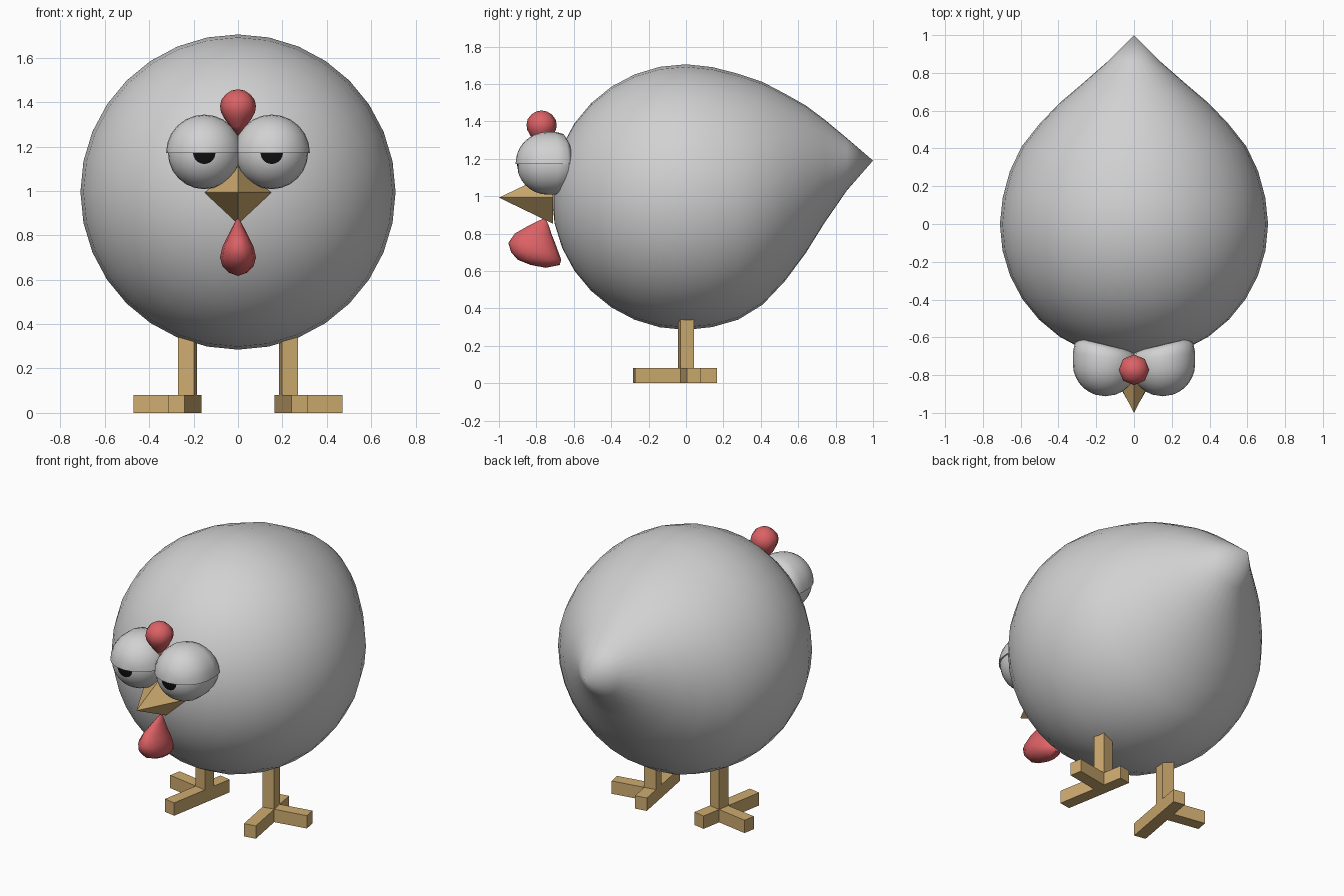
import bpy, bmesh
from math import sin, cos, pi, radians
from mathutils import Matrix, Vector

cube = bpy.data.objects.get("Cube")
if cube:
    bpy.data.objects.remove(cube)


def material(name, r, g, b):
    m = bpy.data.materials.new(name)
    m.use_nodes = True
    m.diffuse_color = (r, g, b, 1)
    m.node_tree.nodes["Principled BSDF"].inputs["Base Color"].default_value = (r, g, b, 1)
    return m


white = material("soft white", 0.64, 0.64, 0.64)
tan = material("beak tan", 0.62, 0.41, 0.16)
red = material("comb red", 0.72, 0.12, 0.13)
black = material("pupil black", 0.005, 0.005, 0.005)


def finish(bm, name, mats, smooth=True):
    bmesh.ops.recalc_face_normals(bm, faces=bm.faces)
    mesh = bpy.data.meshes.new(name)
    bm.to_mesh(mesh)
    bm.free()
    for m in mats:
        mesh.materials.append(m)
    obj = bpy.data.objects.new(name, mesh)
    bpy.context.collection.objects.link(obj)
    if smooth:
        bpy.ops.object.select_all(action='DESELECT')
        obj.select_set(True)
        bpy.context.view_layer.objects.active = obj
        bpy.ops.object.shade_smooth_by_angle(angle=radians(60))
    return obj


def loft(rings, segs, axis):
    """Skin elliptical rings (position, centre offset, half width, half depth) along y or z."""
    bm = bmesh.new()
    loops = []
    for t, c, ra, rb in rings:
        loop = []
        for i in range(segs):
            a = 2 * pi * i / segs
            u, v = ra * cos(a), c + rb * sin(a)
            loop.append(bm.verts.new((u, t, v) if axis == 'y' else (u, v, t)))
        loops.append(loop)
    for lo, hi in zip(loops, loops[1:]):
        for i in range(segs):
            j = (i + 1) % segs
            bm.faces.new((lo[i], lo[j], hi[j], hi[i]))
    bmesh.ops.remove_doubles(bm, verts=bm.verts, dist=0.0005)
    return bm


# Body: round front, drawn out to a raised pointed tail
R, MID = 0.71, 0.995
rings = [(-0.717 * cos(k * pi / 16), MID, R * sin(k * pi / 16), R * sin(k * pi / 16))
         for k in range(9)]
for y, c, r in ((0.14, 0.995, 0.695), (0.28, 0.997, 0.657), (0.41, 1.015, 0.595),
                (0.53, 1.047, 0.5), (0.64, 1.09, 0.395), (0.74, 1.133, 0.277),
                (0.86, 1.17, 0.14), (1.0, 1.19, 0)):
    rings.append((y, c, r, r))
finish(loft(rings, 32, 'y'), "body", [white])


# Eyes: half sphere in front, flattened and slanted back against the head
EX, EY, EZ = 0.152, -0.74, 1.172


def eye_shape(r, s):
    rings = [(-r * cos(radians(a)), 0, r * sin(radians(a)), r * sin(radians(a)))
             for a in (0, 18, 30, 42, 54, 66, 78, 90)]
    for y, f in ((0.04, 1), (0.08, 0.94), (0.1, 0.75), (0.105, 0)):
        rings.append((y, 0, r * f, r * f))
    bm = loft(rings, 24, 'y')
    for v in bm.verts:
        v.co.y += 0.24 * v.co.x * max(0, min(1, v.co.y / 0.1))
        v.co = Vector((s * (v.co.x + EX), v.co.y + EY, v.co.z + EZ))
    return bm


for s, side in ((1, "left"), (-1, "right")):
    bm = eye_shape(0.164, s)
    for f in bm.faces:
        if all(v.co.y < EY - 0.15 for v in f.verts):
            f.material_index = 1
    finish(bm, side + "_eye", [white, black])

    # Drooping upper lid, cut flat at the middle of the eye
    bm = eye_shape(0.172, s)
    cut = bmesh.ops.bisect_plane(bm, geom=bm.verts[:] + bm.edges[:] + bm.faces[:], dist=0.0005,
                                 plane_co=(0, 0, EZ), plane_no=(0, 0, 1), clear_inner=True)
    rim = [e for e in bm.edges if e.is_boundary]
    bmesh.ops.holes_fill(bm, edges=rim, sides=0)
    finish(bm, side + "_eyelid", [white])

    # Leg and three-toed foot, turned slightly outward
    place = Matrix.Translation((s * 0.228, 0, 0)) @ Matrix.Rotation(s * radians(10), 4, 'Z')
    for part, centre, size in (
            ("leg", (0, 0, 0.18), (0.074, 0.074, 0.36)),
            ("front_and_back_toe", (0, -0.061, 0.04), (0.074, 0.443, 0.08)),
            ("side_toe", (s * 0.12, 0, 0.04), (0.24, 0.074, 0.08))):
        bm = bmesh.new()
        bmesh.ops.create_cube(bm, size=1, matrix=place @ Matrix.Translation(centre)
                              @ Matrix.Diagonal((*size, 1)))
        finish(bm, side + "_" + part, [tan], smooth=False)


# Beak: four-sided pyramid
bm = bmesh.new()
tip = bm.verts.new((0, -1, 0.992))
base = [bm.verts.new(p) for p in ((-0.15, -0.71, 0.992), (0, -0.71, 0.852),
                                  (0.15, -0.71, 0.992), (0, -0.71, 1.13))]
bm.faces.new(base)
for i in range(4):
    bm.faces.new((base[i], base[(i + 1) % 4], tip))
finish(bm, "beak", [tan], smooth=False)

# Comb: small upright teardrop
rings = [(z, -0.772, r, r) for z, r in (
    (1.25, 0), (1.29, 0.034), (1.325, 0.061), (1.355, 0.077), (1.382, 0.081),
    (1.41, 0.075), (1.435, 0.056), (1.452, 0.03), (1.458, 0))]
finish(loft(rings, 8, 'z'), "comb", [red])

# Wattle: teardrop fanned out toward the front
rings = [(z, (a + b) / 2, hx, (b - a) / 2) for z, a, b, hx in (
    (0.878, -0.765, -0.765, 0), (0.868, -0.79, -0.745, 0.01), (0.84, -0.845, -0.733, 0.024),
    (0.8, -0.915, -0.72, 0.045), (0.75, -0.95, -0.7, 0.07), (0.7, -0.935, -0.682, 0.081),
    (0.66, -0.9, -0.667, 0.07), (0.632, -0.83, -0.675, 0.042), (0.617, -0.75, -0.75, 0))]
finish(loft(rings, 12, 'z'), "wattle", [red])
